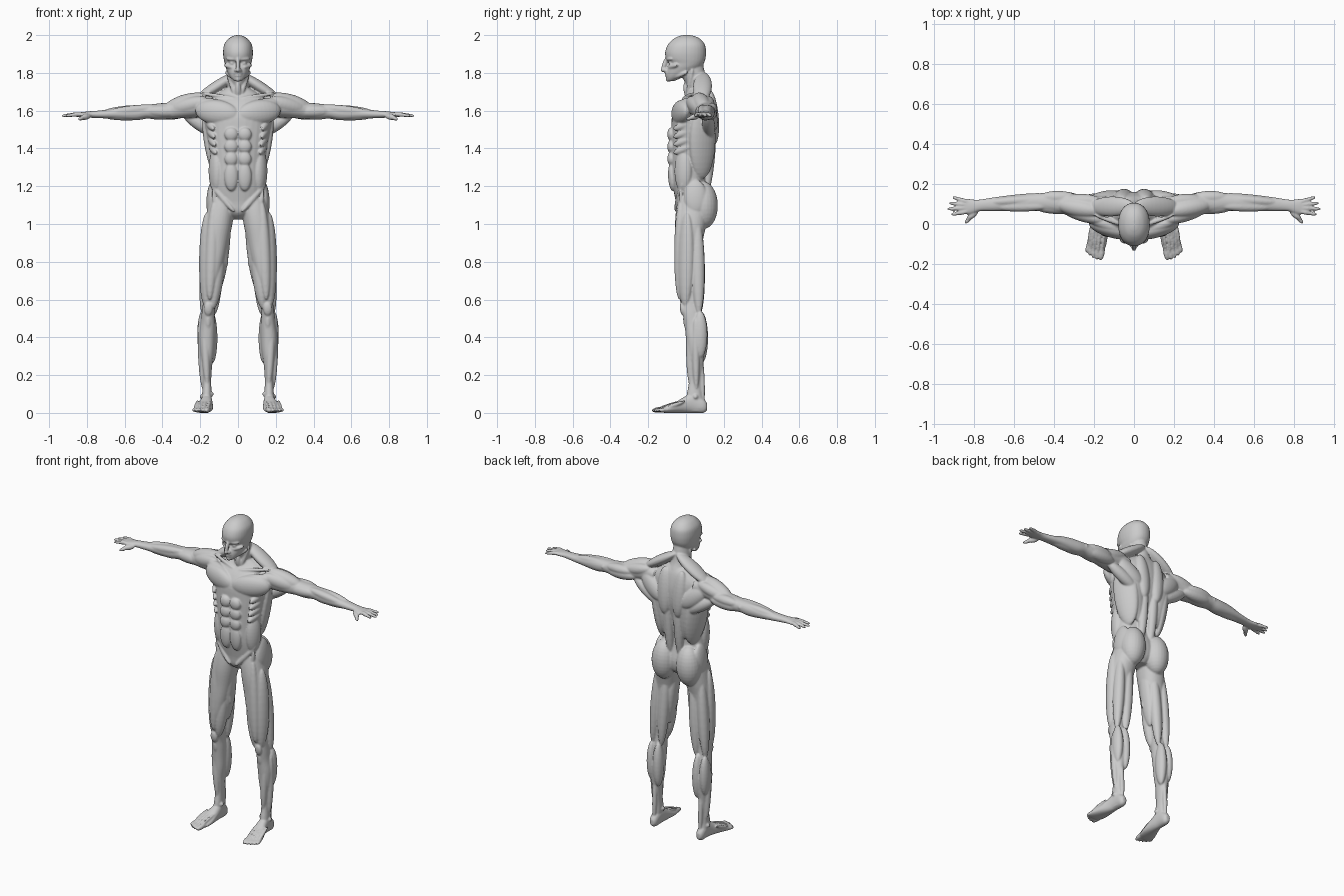
import bpy, bmesh, math
from mathutils import Vector, Matrix

bm = bmesh.new()   # right half of the figure; mirrored and fused below


def catmull(a, b, c, d, t):
    return 0.5 * (2*b + (c - a)*t + (2*a - 5*b + 4*c - d)*t*t + (3*b - a - 3*c + d)*t**3)


def loft(axis, stations, power=2.2, n=32, sub=4):
    """Closed tube along an axis; station = (pos, min1, max1, min2, max2)."""
    s = [stations[0]] + stations + [stations[-1]]
    rows = []
    for i in range(1, len(s) - 2):
        for k in range(sub):
            rows.append([catmull(*q, k / sub) for q in zip(s[i-1], s[i], s[i+1], s[i+2])])
    rows.append(list(s[-1]))
    rings = []
    for pos, a0, a1, b0, b1 in rows:
        ring = []
        for j in range(n):
            t = 2 * math.pi * j / n
            c, d = math.cos(t), math.sin(t)
            u = (a0 + a1) / 2 + (a1 - a0) / 2 * math.copysign(abs(c) ** (2 / power), c)
            v = (b0 + b1) / 2 + (b1 - b0) / 2 * math.copysign(abs(d) ** (2 / power), d)
            co = {'x': (pos, u, v), 'y': (u, pos, v), 'z': (u, v, pos)}[axis]
            ring.append(bm.verts.new(co))
        rings.append(ring)
    for r0, r1 in zip(rings, rings[1:]):
        for j in range(n):
            bm.faces.new((r0[j], r0[(j+1) % n], r1[(j+1) % n], r1[j]))
    bm.faces.new(rings[0])
    bm.faces.new(rings[-1])


def core(stations, power=2.2):
    """Symmetric tube along z; station = (z, half width, ymin, ymax)."""
    loft('z', [(z, -w, w, a, b) for z, w, a, b in stations], power)


def muscle(p0, p1, w, t=None, out=(0, -1, 0)):
    """Ellipsoid from p0 to p1, half width w, half thickness t along 'out'."""
    p0, p1 = Vector(p0), Vector(p1)
    z = (p1 - p0).normalized()
    y = Vector(out)
    y = (y - z * y.dot(z)).normalized()
    x = y.cross(z)
    rot = Matrix((x, y, z)).transposed().to_4x4()
    m = Matrix.Translation((p0 + p1) / 2) @ rot @ Matrix.Diagonal((w, t or w, (p1 - p0).length / 2, 1))
    bmesh.ops.create_uvsphere(bm, u_segments=24, v_segments=16, radius=1, matrix=m)


def ball(p, r):
    bmesh.ops.create_uvsphere(bm, u_segments=16, v_segments=12, radius=r, matrix=Matrix.Translation(p))


BACK, SIDE, UP, DOWN = (0, 1, 0), (1, 0, 0), (0, 0, 1), (0, 0, -1)

# head and face
core([(1.758, .022, -.098, -.06), (1.775, .038, -.103, -.02), (1.80, .054, -.104, .04),
      (1.83, .066, -.098, .08), (1.852, .071, -.091, .095), (1.875, .076, -.106, .103),
      (1.91, .079, -.110, .106), (1.95, .073, -.096, .100), (1.98, .051, -.066, .075),
      (1.995, .026, -.035, .045), (2.0, .008, -.012, .02)])
muscle((0, -.10, 1.885), (0, -.126, 1.807), .011, .013)                  # nose
ball((0, -.123, 1.816), .012)
ball((.011, -.108, 1.813), .010)
muscle((.004, -.100, 1.872), (.062, -.074, 1.874), .009, .014)           # brow
muscle((.025, -.092, 1.828), (.074, -.045, 1.842), .011, .012)           # cheekbone
ball((.031, -.079, 1.852), .014)                                         # eye
muscle((-.026, -.098, 1.797), (.026, -.098, 1.797), .006, .014)          # lips
muscle((-.022, -.097, 1.786), (.022, -.097, 1.786), .006, .014)
ball((0, -.092, 1.768), .016)                                            # chin
muscle((.012, -.085, 1.768), (.066, .01, 1.805), .012, .013, SIDE)       # jaw

# neck
core([(1.60, .08, .02, .14), (1.68, .062, .022, .14), (1.74, .054, .0, .115),
      (1.80, .053, -.03, .10), (1.85, .05, -.03, .09)], 2)
muscle((.058, .035, 1.82), (.010, .006, 1.665), .014, .014, SIDE)        # neck cord
muscle((0, -.005, 1.75), (0, .012, 1.66), .016)                          # throat
muscle((.0, .09, 1.80), (.225, .085, 1.655), .05, .030, UP)              # trapezius slope
muscle((.015, -.018, 1.665), (.20, .045, 1.692), .011)                   # collarbone

# torso
core([(1.025, .035, -.005, .09), (1.06, .08, -.045, .12), (1.12, .135, -.055, .13),
      (1.20, .144, -.070, .112), (1.26, .140, -.078, .108), (1.32, .140, -.080, .118),
      (1.40, .152, -.080, .138), (1.50, .172, -.078, .158), (1.58, .182, -.072, .160),
      (1.64, .175, -.040, .152), (1.69, .11, .005, .138), (1.72, .06, .02, .12)])
muscle((-.004, -.058, 1.575), (.225, .005, 1.605), .066, .042, (.3, -1, 0))  # chest
muscle((.02, -.05, 1.61), (.23, .03, 1.645), .035, .03)
for z, w, h in ((1.475, .036, .036), (1.41, .036, .036), (1.345, .035, .037), (1.25, .036, .075)):
    muscle((.036, -.078, z + h), (.036, -.078 + (.008 if z < 1.3 else 0), z - h), w, .021)  # abs
muscle((.118, -.012, 1.40), (.118, -.015, 1.165), .05, .034, (1, -.5, 0))    # oblique
for i in range(4):                                                       # serratus
    z = 1.52 - i * .042
    muscle((.168 - i*.006, .03, z + .022), (.128 - i*.004, -.068, z - .02), .018, .014, (1, -.6, 0))
muscle((.145, -.02, 1.215), (.02, -.055, 1.065), .017, .016)             # groin line
muscle((.165, .09, 1.64), (.105, .085, 1.24), .075, .035, (1, .5, 0))    # lat
muscle((.11, .135, 1.60), (.06, .11, 1.27), .055, .032, BACK)
muscle((.034, .105, 1.14), (.036, .145, 1.52), .028, .026, BACK)         # spine column
muscle((.045, .15, 1.42), (.06, .125, 1.71), .046, .036, BACK)           # upper back
muscle((.07, .150, 1.50), (.225, .115, 1.635), .05, .032, BACK)          # shoulder blade
muscle((.09, .130, 1.46), (.29, .110, 1.585), .036, .034, BACK)          # armpit back
muscle((.082, .09, 1.225), (.092, .095, .975), .076, .076, BACK)         # buttock
muscle((.13, .05, 1.235), (.15, .05, 1.05), .06, .026, SIDE)             # hip

# arm
loft('x', [(.14, .02, .14, 1.575, 1.67), (.22, .01, .142, 1.565, 1.685), (.30, .03, .148, 1.56, 1.668),
           (.36, .052, .155, 1.556, 1.645), (.42, .058, .158, 1.552, 1.638), (.48, .065, .153, 1.558, 1.632),
           (.53, .064, .152, 1.55, 1.63), (.58, .063, .148, 1.55, 1.625), (.65, .064, .14, 1.556, 1.612),
           (.72, .065, .13, 1.56, 1.602), (.77, .064, .122, 1.562, 1.598), (.80, .055, .122, 1.564, 1.595),
           (.83, .048, .126, 1.566, 1.592), (.862, .05, .124, 1.568, 1.588)])
muscle((.155, .015, 1.655), (.37, .085, 1.60), .042, .036)               # deltoid heads
muscle((.165, .060, 1.675), (.39, .100, 1.61), .045, .044, UP)
muscle((.165, .115, 1.660), (.37, .115, 1.61), .036, .036, BACK)
muscle((.29, .078, 1.595), (.50, .088, 1.598), .034, .033)               # biceps
muscle((.26, .125, 1.590), (.47, .132, 1.585), .036, .035, BACK)         # triceps
muscle((.28, .130, 1.615), (.47, .135, 1.61), .030, .033, BACK)
muscle((.42, .090, 1.620), (.70, .085, 1.588), .024, .026)               # forearm
muscle((.47, .125, 1.615), (.72, .108, 1.590), .024, .024, UP)
muscle((.46, .110, 1.572), (.72, .095, 1.572), .030, .024, DOWN)
ball((.485, .138, 1.60), .018)                                           # elbow

# fingers: knuckle x, y then tip x, y
for kx, ky, tx, ty in ((.855, .058, .915, .047), (.862, .079, .935, .075),
                       (.86, .098, .925, .105), (.85, .116, .908, .135)):
    k, t = Vector((kx, ky, 1.580)), Vector((tx, ty, 1.572))
    muscle(k + (k - t) * .5, k + (t - k) * .62, .0115)
    muscle(k + (t - k) * .1, t, .0095)
muscle((.78, .066, 1.572), (.835, .022, 1.562), .016, .015)              # thumb
muscle((.81, .040, 1.566), (.846, .002, 1.553), .0105)

# leg
loft('z', [(1.14, .03, .148, -.04, .11), (1.08, .02, .162, -.052, .12), (1.0, .03, .178, -.058, .108),
           (.90, .05, .190, -.056, .088), (.80, .070, .190, -.056, .088), (.70, .093, .186, -.05, .087),
           (.60, .117, .184, -.028, .075), (.53, .124, .192, -.018, .078), (.47, .120, .198, -.008, .088),
           (.40, .120, .208, -.001, .105), (.33, .125, .204, .005, .10), (.25, .137, .192, .014, .09),
           (.17, .142, .186, .016, .083), (.10, .140, .190, .005, .084), (.05, .143, .192, .0, .096),
           (.01, .15, .186, .0, .095)])
muscle((.125, -.030, 1.12), (.150, -.035, .60), .034, .030)              # front thigh
muscle((.165, .005, 1.06), (.172, -.005, .56), .046, .034, (1, -.6, 0))  # outer thigh
muscle((.088, -.01, .86), (.132, -.008, .55), .036, .030, (-1, -.7, 0))  # inner teardrop
muscle((.135, -.03, 1.18), (.055, .01, .78), .018, .02)                  # strap muscle
muscle((.050, .02, 1.06), (.095, .03, .66), .045, .026, (-1, 0, 0))      # inner thigh
muscle((.092, .060, 1.04), (.125, .072, .52), .034, .034, BACK)          # hamstrings
muscle((.150, .058, 1.04), (.186, .068, .52), .032, .036, BACK)
muscle((.157, -.024, .585), (.157, -.014, .515), .023, .013)             # kneecap
muscle((.158, -.008, .52), (.158, .004, .44), .014, .012)
muscle((.140, .078, .54), (.138, .080, .26), .030, .038, BACK)           # calf
muscle((.188, .075, .54), (.188, .076, .29), .028, .038, BACK)
muscle((.180, .020, .50), (.162, .024, .14), .021, .022, (.6, -1, 0))    # shin
muscle((.200, .050, .50), (.184, .055, .12), .020, .020, SIDE)
muscle((.163, .080, .32), (.163, .092, .03), .014, .013, BACK)           # heel cord
ball((.143, .035, .10), .014)                                            # ankle bones
ball((.188, .050, .085), .014)

# foot and toes
loft('y', [(.112, .152, .178, .015, .05), (.092, .140, .190, .0, .075), (.04, .137, .194, .0, .105),
           (.0, .134, .202, .0, .09), (-.06, .132, .224, .0, .054), (-.105, .138, .238, .0, .034),
           (-.135, .150, .234, .002, .024)])
for kx, ky, tx, ty, r in ((.155, -.10, .167, -.182, .0150), (.178, -.10, .187, -.180, .0115),
                          (.195, -.10, .205, -.172, .0110), (.211, -.095, .222, -.160, .0105),
                          (.225, -.09, .237, -.145, .0105)):
    muscle((kx, ky, .022), (tx, ty, .012), r, r)
    muscle((kx - .012, ky + .09, .065), (tx - .006, ty + .03, .022), .007, .010, UP)  # tendons

# mirror, fuse into one skin and soften
bmesh.ops.recalc_face_normals(bm, faces=bm.faces)
mesh = bpy.data.meshes.new("body")
bm.to_mesh(mesh)
bm.free()
body = bpy.data.objects.new("body", mesh)
bpy.context.collection.objects.link(body)
body.modifiers.new("mirror", 'MIRROR').use_mirror_merge = False
fuse = body.modifiers.new("fuse", 'REMESH')
fuse.mode = 'VOXEL'
fuse.voxel_size = .005
fuse.use_smooth_shade = True
soft = body.modifiers.new("soften", 'SMOOTH')
soft.factor = .5
soft.iterations = 3
